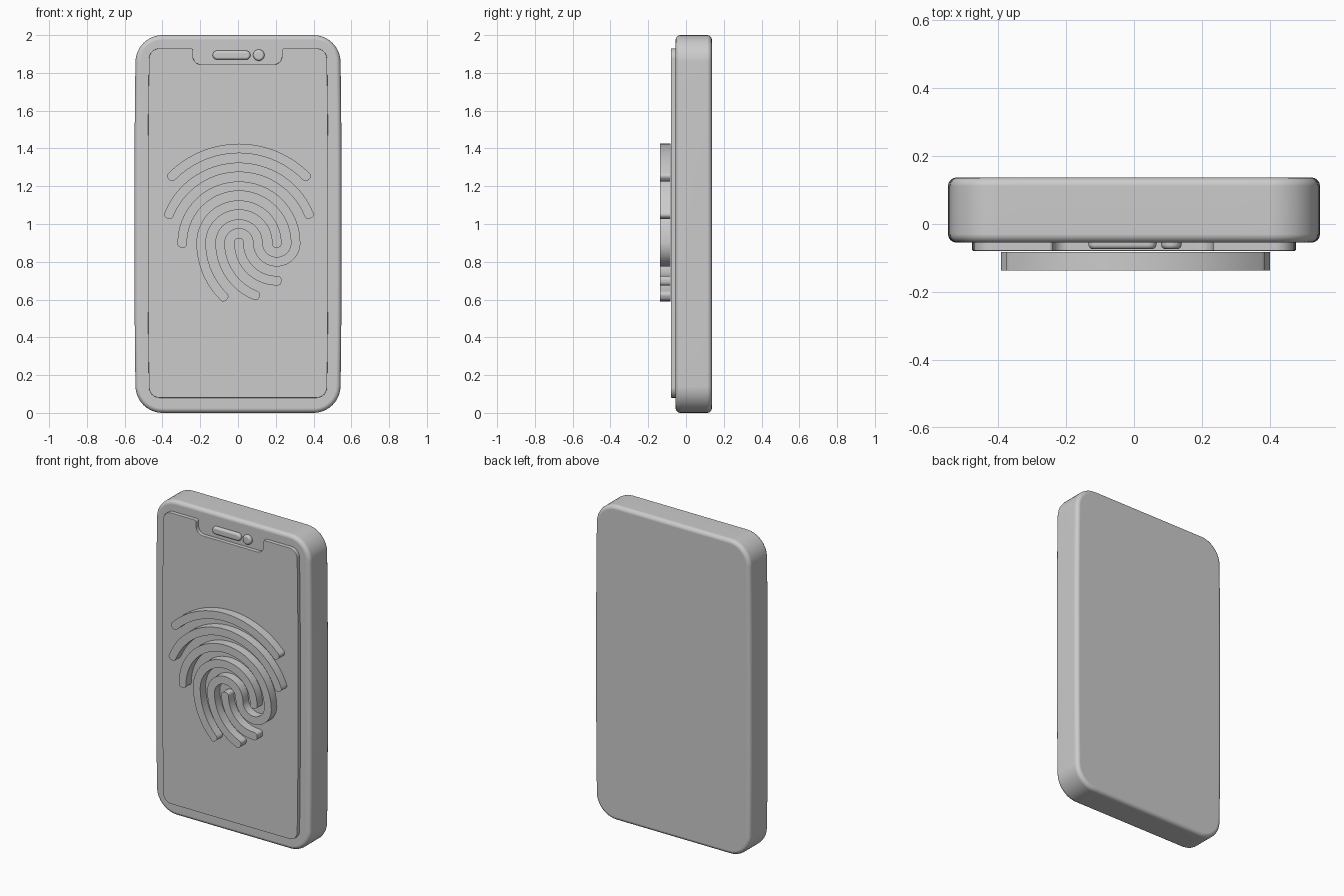
import bpy, bmesh, math
from mathutils import Vector

if "Cube" in bpy.data.objects:
    bpy.data.objects.remove(bpy.data.objects["Cube"])


def finish(bm, name):
    bmesh.ops.recalc_face_normals(bm, faces=bm.faces)
    mesh = bpy.data.meshes.new(name)
    bm.to_mesh(mesh)
    bm.free()
    obj = bpy.data.objects.new(name, mesh)
    bpy.context.collection.objects.link(obj)
    bpy.ops.object.select_all(action='DESELECT')
    obj.select_set(True)
    bpy.context.view_layer.objects.active = obj
    bpy.ops.object.shade_smooth_by_angle(angle=math.radians(35))
    wn = obj.modifiers.new("normals", 'WEIGHTED_NORMAL')
    wn.keep_sharp = True
    return obj


def outline(corners, steps=10, split=8):
    """Right-angled outline from (x, z, radius) corners, long edges subdivided."""
    pts = []
    n = len(corners)

    def add(p):
        if not pts or ((p - pts[-1]).length > 1e-4 and (p - pts[0]).length > 1e-4):
            pts.append(p)

    for i, (x, z, r) in enumerate(corners):
        p = Vector((x, z))
        d1 = (Vector(corners[i - 1][:2]) - p).normalized()
        nx = corners[(i + 1) % n]
        q = Vector(nx[:2])
        d2 = (q - p).normalized()
        c = p + r * (d1 + d2)
        for k in range(steps + 1):
            a = k / steps * math.pi / 2
            add(c - r * (d2 * math.cos(a) + d1 * math.sin(a)))
        start, end = p + d2 * r, q - d2 * nx[2]
        if (end - start).length > 0.5:
            for k in range(1, split):
                add(start.lerp(end, k / split))
    return pts


def rect(cx, cz, hx, hz, r):
    return [(cx - hx, cz - hz, r), (cx + hx, cz - hz, r),
            (cx + hx, cz + hz, r), (cx - hx, cz + hz, r)]


def slab(name, pts, y_front, y_back, bevel, both=False, segs=4):
    bm = bmesh.new()
    face = bm.faces.new([bm.verts.new((p.x, y_back, p.y)) for p in pts])
    ret = bmesh.ops.extrude_face_region(bm, geom=[face], use_keep_orig=True)
    for v in ret['geom']:
        if isinstance(v, bmesh.types.BMVert):
            v.co.y = y_front
    rims = [y_front, y_back] if both else [y_front]
    edges = [e for e in bm.edges
             if any(all(abs(v.co.y - y) < 1e-5 for v in e.verts) for y in rims)]
    bmesh.ops.recalc_face_normals(bm, faces=bm.faces)
    if bevel:
        bmesh.ops.bevel(bm, geom=edges, offset=bevel, segments=segs, profile=0.5,
                        affect='EDGES', clamp_overlap=False)
    return finish(bm, name)


def bulge(pts, amount, cz, hx, hz):
    """Bow the sides outward slightly."""
    return [Vector((p.x * (1 + amount / hx * (1 - abs((p.y - cz) / hz) ** 3)),
                    p.y)) for p in pts]


# Phone body
body = outline(rect(0, 1, 0.54, 1.0, 0.14))
slab("phone_body", bulge(body, 0.008, 1, 0.54, 1.0), -0.055, 0.137, 0.025, both=True)

# Raised screen with a notch in its top edge
R = 0.055
screen = outline([(-0.47, 0.08, R), (0.47, 0.08, R), (0.47, 1.93, R),
                  (0.232, 1.93, 0.012), (0.232, 1.844, 0.045),
                  (-0.238, 1.844, 0.045), (-0.238, 1.93, 0.012), (-0.47, 1.93, R)])
slab("screen", bulge(screen, 0.007, 1.0, 0.47, 0.93), -0.079, -0.05, 0.003, segs=2)

# Speaker slot and camera inside the notch
slab("speaker", outline(rect(-0.034, 1.894, 0.1, 0.024, 0.024)), -0.074, -0.05, 0.013)
slab("camera", outline(rect(0.11, 1.894, 0.03, 0.03, 0.03)), -0.074, -0.05, 0.013)


# Fingerprint ridges: chains of arcs swept as flat strips with blunt round ends
CX, HX, CZ = 0.005, 0.205, 0.9      # dome centre, hook centre, shared height
HALF = 0.025


def arc(cx, r, a0, a1):
    n = max(6, int(abs(a1 - a0) / 5))
    return [Vector((cx + r * math.cos(math.radians(a0 + (a1 - a0) * i / n)),
                    CZ + r * math.sin(math.radians(a0 + (a1 - a0) * i / n))))
            for i in range(n + 1)]


def ridge(name, *arcs):
    pts = []
    for a in arcs:
        pts += a[1:] if pts else a
    sections = []
    cap = [math.radians(a) for a in (15, 30, 45, 60, 75, 86)]
    last = len(pts) - 1
    for i, p in enumerate(pts):
        t = (pts[min(i + 1, last)] - pts[max(i - 1, 0)]).normalized()
        if i == 0:
            sections += [(p - t * HALF * math.sin(a) ** 0.8, t, HALF * math.cos(a) ** 0.7)
                         for a in reversed(cap)]
        sections.append((p, t, HALF))
        if i == last:
            sections += [(p + t * HALF * math.sin(a) ** 0.8, t, HALF * math.cos(a) ** 0.7)
                         for a in cap]
    bm = bmesh.new()
    rings = []
    for p, t, w in sections:
        side = Vector((-t.y, t.x)) * w
        rings.append([bm.verts.new((q.x, y, q.y)) for q, y in
                      ((p + side, -0.137), (p - side, -0.137),
                       (p - side, -0.082), (p + side, -0.082))])
    for a, b in zip(rings, rings[1:]):
        for k in range(4):
            bm.faces.new((a[k], a[(k + 1) % 4], b[(k + 1) % 4], b[k]))
    bm.faces.new(rings[0])
    bm.faces.new(rings[-1])
    return finish(bm, name)


ridge("ridge_outer", arc(CX, 0.5, 135, 45))
ridge("ridge_second", arc(CX, 0.4, 157.5, 22.5))
ridge("ridge_hook", arc(CX, 0.3, 180, 0), arc(HX, 0.1, 0, -180),
      arc(CX, 0.1, 0, 180), arc(HX, 0.3, 180, 247.5))
ridge("ridge_inner", arc(CX, 0.2, 0, 180), arc(HX, 0.4, 180, 225))
ridge("ridge_core", arc(HX, 0.2, 180, 270))
